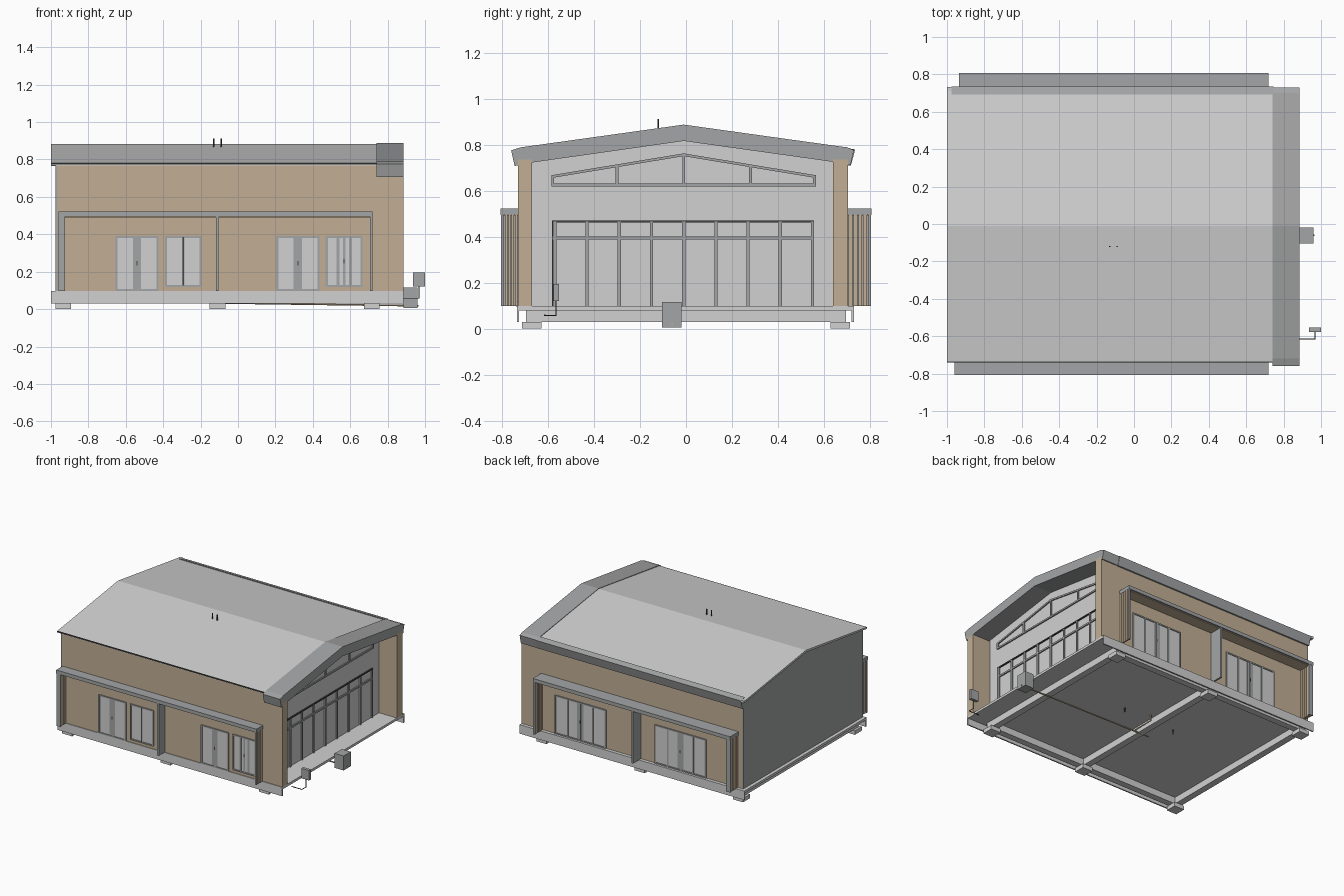
import bpy
import bmesh
from mathutils import Vector

cube = bpy.data.objects.get("Cube")
if cube:
    bpy.data.objects.remove(cube, do_unlink=True)


def material(name, rgb):
    m = bpy.data.materials.new(name)
    m.use_nodes = True
    m.diffuse_color = (*rgb, 1)
    m.node_tree.nodes["Principled BSDF"].inputs["Base Color"].default_value = (*rgb, 1)
    return m


TAN = material("tan_cladding", (0.54, 0.43, 0.30))
LIGHT = material("light_grey", (0.63, 0.64, 0.63))
TRIM = material("mid_grey_trim", (0.37, 0.375, 0.38))
DARK = material("dark_metal", (0.06, 0.06, 0.06))


def finish(name, bm, mat):
    bmesh.ops.recalc_face_normals(bm, faces=bm.faces)
    mesh = bpy.data.meshes.new(name)
    bm.to_mesh(mesh)
    bm.free()
    mesh.materials.append(mat)
    ob = bpy.data.objects.new(name, mesh)
    bpy.context.collection.objects.link(ob)
    return ob


def add_box(bm, x, y, z):
    geo = bmesh.ops.create_cube(bm, size=1)
    for v in geo["verts"]:
        v.co = Vector([a[0] + (c + 0.5) * (a[1] - a[0]) for a, c in zip((x, y, z), v.co)])


def boxes(name, mat, *specs):
    """One object made of boxes, each given as x, y and z ranges."""
    bm = bmesh.new()
    for s in specs:
        add_box(bm, *s)
    return finish(name, bm, mat)


def extrude_x(name, mat, profile, x0, x1):
    """Extrude a (y, z) outline along x."""
    bm = bmesh.new()
    face = bm.faces.new([bm.verts.new((x0, y, z)) for y, z in profile])
    out = bmesh.ops.extrude_face_region(bm, geom=[face])
    moved = [e for e in out["geom"] if isinstance(e, bmesh.types.BMVert)]
    bmesh.ops.translate(bm, verts=moved, vec=(x1 - x0, 0, 0))
    return finish(name, bm, mat)


def around(c, r):
    return (c - r, c + r)


def tube(name, mat, points, radius):
    cu = bpy.data.curves.new(name, "CURVE")
    cu.dimensions = "3D"
    cu.bevel_depth = radius
    cu.bevel_resolution = 1
    cu.use_fill_caps = True
    sp = cu.splines.new("POLY")
    sp.points.add(len(points) - 1)
    for p, co in zip(sp.points, points):
        p.co = (*co, 1)
    cu.materials.append(mat)
    ob = bpy.data.objects.new(name, cu)
    bpy.context.collection.objects.link(ob)


RIDGE = -0.01
WEST, EAST = -0.965, 0.885       # ends of the long walls
FRONT, BACK = -0.73, 0.705       # outer faces of the long walls
FACADE = 0.735                   # recessed glazed gable

# Foundation: deck, beams and pads
boxes("floor_deck", LIGHT, ((-1.0, EAST), (-0.735, 0.73), (0.08, 0.098)))
grid_x, grid_y = (-0.935, -0.11, 0.715), (-0.67, 0.67)
boxes("cross_beams", LIGHT, *[(around(x, 0.025), (-0.69, 0.69), (0.03, 0.08)) for x in grid_x])
boxes("long_beams", LIGHT, *[((-0.96, 0.74), around(y, 0.025), (0.03, 0.08)) for y in grid_y])
boxes("deck_edge_boards", LIGHT, *[((-1.0, EAST), y, (0.03, 0.08))
                                   for y in ((-0.735, -0.725), (0.72, 0.73))])
boxes("foundation_pads", LIGHT, *[(around(x, 0.042), around(y, 0.042), (0, 0.03))
                                  for x in grid_x for y in grid_y])

# Walls
boxes("long_walls", TAN, ((WEST, EAST), (FRONT, -0.67), (0.095, 0.735)),
      ((WEST, EAST), (0.64, BACK), (0.095, 0.735)),
      ((WEST, 0.74), (FRONT, -0.67), (0.735, 0.77)))
gable = [(FRONT, 0.096), (BACK, 0.096), (BACK, 0.768), (RIDGE, 0.868), (FRONT, 0.768)]
extrude_x("closed_gable_wall", TRIM, gable, -0.975, WEST + 0.002)
inner = [(-0.67, 0.096), (0.64, 0.096), (0.64, 0.77), (RIDGE, 0.865), (-0.67, 0.77)]
extrude_x("glazed_gable_wall", LIGHT, inner, FACADE - 0.03, FACADE)

# Roof, thick gable hood and rear eave
extrude_x("roof", LIGHT, [(-0.735, 0.781), (RIDGE, 0.884), (0.71, 0.782),
                          (0.71, 0.768), (RIDGE, 0.868), (-0.735, 0.768)], -1.0, 0.75)
boxes("front_eave_strip", DARK, ((-1.0, 0.74), (-0.74, -0.73), (0.772, 0.781)))
hood = [(-0.76, 0.775), (-0.72, 0.788), (RIDGE, 0.887), (0.70, 0.788), (0.73, 0.776),
        (0.715, 0.71), (0.64, 0.725), (RIDGE, 0.816), (-0.67, 0.722), (-0.745, 0.707)]
extrude_x("gable_hood", TRIM, hood, 0.74, EAST)
extrude_x("rear_eave_fascia", TRIM, [(0.692, 0.79), (0.735, 0.777), (0.717, 0.71), (0.692, 0.71)],
          -0.975, 0.745)
boxes("rear_eave_end_cap", LIGHT, ((-1.0, -0.975), (0.70, 0.733), (0.765, 0.782)))
for i, x in enumerate((-0.13, -0.09)):
    tube(f"roof_vent_{i + 1}", DARK, [(x, -0.12, 0.85), (x, -0.12, 0.912)], 0.004)

# Gable glazing: posts, rails and the raked upper frame
f = (FACADE, FACADE + 0.009)
posts = [RIDGE + 0.14 * i for i in range(-4, 5)]
boxes("gable_window_posts", TRIM, *[(f, around(y, 0.007), (0.098, 0.465)) for y in posts])
boxes("gable_window_rail", TRIM, (f, (-0.58, 0.555), (0.388, 0.401)))
boxes("gable_window_head", DARK, (f, (-0.58, 0.557), (0.462, 0.471)))
boxes("gable_window_jamb", DARK, (f, (-0.582, -0.576), (0.098, 0.471)))


def rake(y):
    return 0.762 - 0.095 * abs(y - RIDGE) / 0.575


boxes("upper_window_frame", TRIM, (f, (-0.585, 0.565), (0.618, 0.63)),
      *[(f, around(y, 0.006), (0.62, rake(y) - 0.003))
        for y in (-0.579, -0.30, RIDGE, 0.28, 0.559)])
extrude_x("upper_window_raked_head", TRIM,
          [(-0.585, rake(-0.585)), (RIDGE, 0.762), (0.565, rake(0.565)),
           (0.565, rake(0.565) - 0.012), (RIDGE, 0.75), (-0.585, rake(-0.585) - 0.012)], *f)


# Doors and windows in the long walls
def opening(name, x0, x1, z0, z1, wall, side, panels, shade):
    """Glass plate, frame bars and grey panels; side is the outward y sign."""
    def layer(d):
        return tuple(sorted((wall, wall + side * d)))
    boxes(name + "_glass", LIGHT, ((x0, x1), layer(0.003), (z0, z1)))
    step = (x1 - x0) / panels
    bars = [(around(x0 + step * i, 0.006), layer(0.008), (z0, z1)) for i in range(panels + 1)]
    rails = [((x0, x1), layer(0.008), around(z, 0.005)) for z in (z0 + 0.004, z1 - 0.004)]
    boxes(name + "_frame", TRIM, *bars, *rails)
    if shade:
        boxes(name + "_shade", TRIM, *[((x0 + step * a, x0 + step * b), layer(0.005), (z0, z1))
                                       for a, b in shade])
    mid = (x0 + x1) / 2
    boxes(name + "_handles", DARK, (around(mid, 0.003), layer(0.0095),
                                    around((z0 + z1) / 2, 0.012 if shade else 0.13)))


for label, x in (("west", -0.65), ("east", 0.21)):
    opening(f"front_door_{label}", x, x + 0.22, 0.098, 0.39, FRONT, -1, 2, [(0.8, 1.2)])
    opening(f"front_window_{label}", x + 0.265, x + 0.45, 0.12, 0.39, FRONT, -1, 2,
            [(0.55, 0.72), (1.28, 1.45)] if label == "east" else None)
for label, x in (("west", -0.66), ("east", 0.18)):
    opening(f"back_door_{label}", x, x + 0.42, 0.098, 0.39, BACK, 1, 4, [(1.75, 2.25)])


# Porches: canopy, central fin, outer posts and slatted ends
def porch(name, wall, side, x0, x1):
    def depth(a, b):
        return tuple(sorted((wall + side * a, wall + side * b)))
    reach = abs(0.807 - abs(wall))
    boxes(name + "_canopy", TRIM, ((x0, x1), depth(0, reach), (0.495, 0.522)))
    boxes(name + "_soffit", TAN, ((x0 + 0.01, x1 - 0.01), depth(0, reach - 0.012), (0.49, 0.496)))
    boxes(name + "_fin", TRIM, (around(-0.11, 0.007), depth(0, reach - 0.005), (0.098, 0.497)))
    boxes(name + "_posts", TRIM, *[(x, depth(reach - 0.014, reach - 0.002), (0.098, 0.497))
                                   for x in ((x0, x0 + 0.035), (x1 - 0.015, x1))])
    gap = (reach - 0.018) / 4
    boxes(name + "_slats", TAN, *[(x, depth(gap * i + 0.002, gap * (i + 1) - 0.002), (0.098, 0.497))
                                  for x in ((x0 + 0.005, x0 + 0.03), (x1 - 0.013, x1 - 0.002))
                                  for i in range(4)])


porch("front_porch", FRONT, -1, -0.96, 0.72)
porch("back_porch", BACK, 1, -0.935, 0.72)

# Service boxes and pipes
boxes("service_box", TRIM, ((EAST, 0.96), (-0.105, -0.02), (0.005, 0.115)))
boxes("meter_box", TRIM, ((0.935, 1.0), (-0.577, -0.553), (0.12, 0.195)))
tube("meter_pipe", DARK, [(0.88, -0.615, 0.058), (0.967, -0.615, 0.058),
                          (0.967, -0.565, 0.058), (0.967, -0.565, 0.13)], 0.003)
tube("drain_pipe", TAN, [(0.965, -0.06, 0.018), (0.4, -0.06, 0.026), (-0.18, -0.06, 0.034)], 0.005)
tube("drain_branch", TAN, [(-0.05, -0.06, 0.032), (-0.05, 0.12, 0.034), (-0.05, 0.12, 0.08)], 0.005)
for i, (x, y) in enumerate(((0.15, 0.08), (-0.3, 0.06))):
    tube(f"drain_stub_{i + 1}", DARK, [(x, y, 0.045), (x, y, 0.085)], 0.004)
